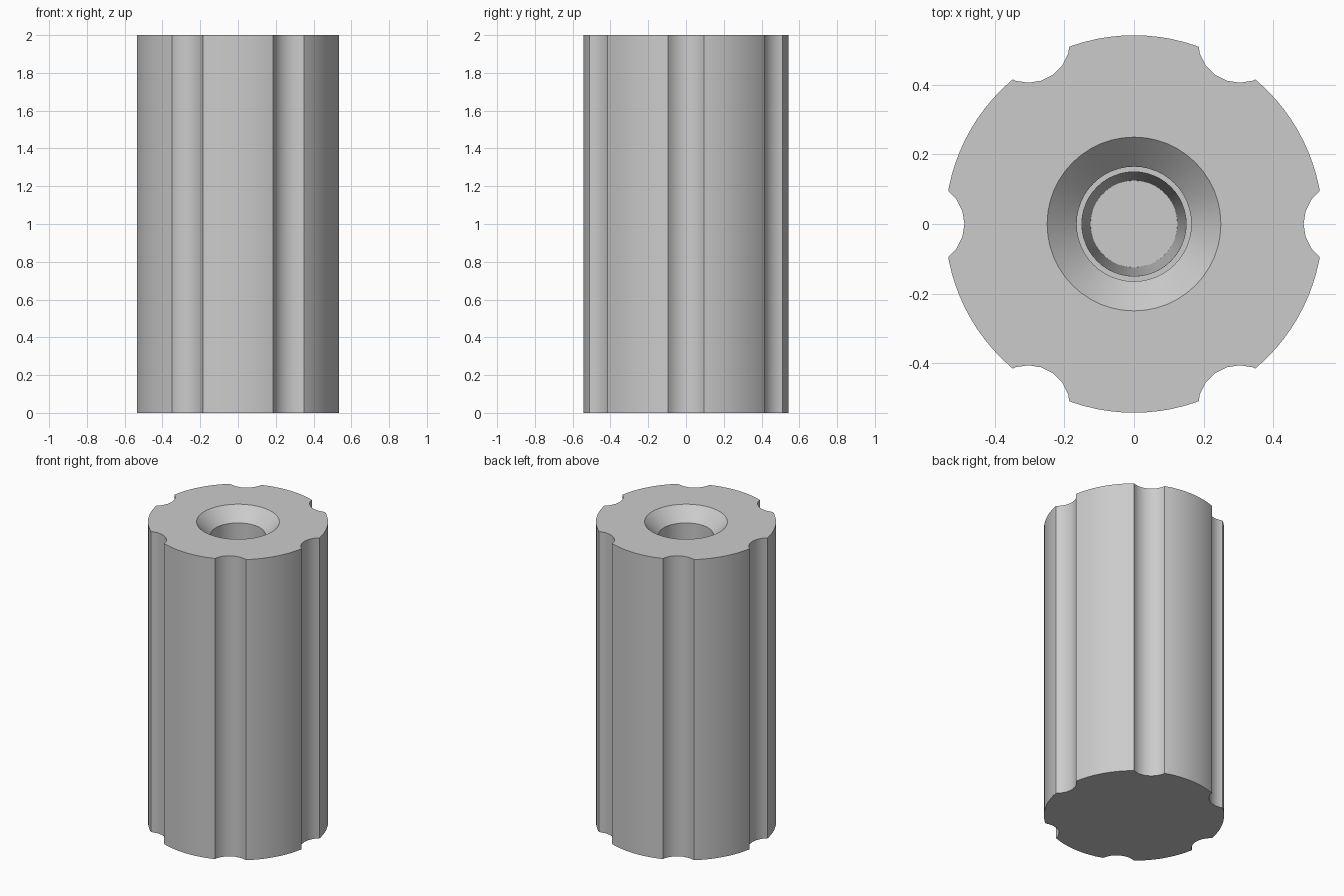
import bpy, bmesh
from math import pi, cos, sin, radians

old = bpy.data.objects.get("Cube")
if old:
    bpy.data.objects.remove(old, do_unlink=True)

HEIGHT = 2.0
RADIUS = 0.543
FLUTES = 6

grey = bpy.data.materials.new("plain grey")
grey.use_nodes = True
grey.diffuse_color = (0.6, 0.6, 0.6, 1)
grey.node_tree.nodes["Principled BSDF"].inputs["Base Color"].default_value = (0.6, 0.6, 0.6, 1)


def lathe(name, profile, sides, centre=(0, 0)):
    """Closed solid turned from (radius, height) points, bottom to top."""
    bm = bmesh.new()
    rings = [[bm.verts.new((centre[0] + r * cos(2 * pi * i / sides),
                            centre[1] + r * sin(2 * pi * i / sides), z))
              for i in range(sides)] for r, z in profile]
    for low, high in zip(rings, rings[1:]):
        for i in range(sides):
            j = (i + 1) % sides
            bm.faces.new((low[i], low[j], high[j], high[i]))
    bm.faces.new(rings[0][::-1])
    bm.faces.new(rings[-1])
    mesh = bpy.data.meshes.new(name)
    bm.to_mesh(mesh)
    bm.free()
    mesh.materials.append(grey)
    obj = bpy.data.objects.new(name, mesh)
    bpy.context.collection.objects.link(obj)
    return obj


def cut(target, cutter):
    """Subtract a cutter for good and remove it."""
    bpy.context.view_layer.objects.active = target
    mod = target.modifiers.new("cut", 'BOOLEAN')
    mod.operation = 'DIFFERENCE'
    mod.solver = 'EXACT'
    mod.object = cutter
    bpy.ops.object.modifier_apply(modifier=mod.name)
    bpy.data.objects.remove(cutter, do_unlink=True)


# Main cylinder
body = lathe("fluted_cylinder", [(RADIUS, 0), (RADIUS, HEIGHT)], 96)

# Six shallow flutes along the full height
for k in range(FLUTES):
    a = radians(60 * k)
    centre = (0.609 * cos(a), 0.609 * sin(a))
    cut(body, lathe("flute_cutter", [(0.121, -0.1), (0.121, HEIGHT + 0.1)], 20, centre))

# Blind bore: tapered bottom, small ledge, straight wall, countersunk mouth
bore = [(0.125, 0.4), (0.15, 1.6), (0.165, 1.6), (0.165, HEIGHT - 0.085),
        (0.25, HEIGHT), (0.25, HEIGHT + 0.1)]
cut(body, lathe("bore_cutter", bore, 48))

# Smooth round walls, sharp rims
bpy.ops.object.select_all(action='DESELECT')
body.select_set(True)
bpy.context.view_layer.objects.active = body
bpy.ops.object.shade_smooth_by_angle(angle=radians(25))
